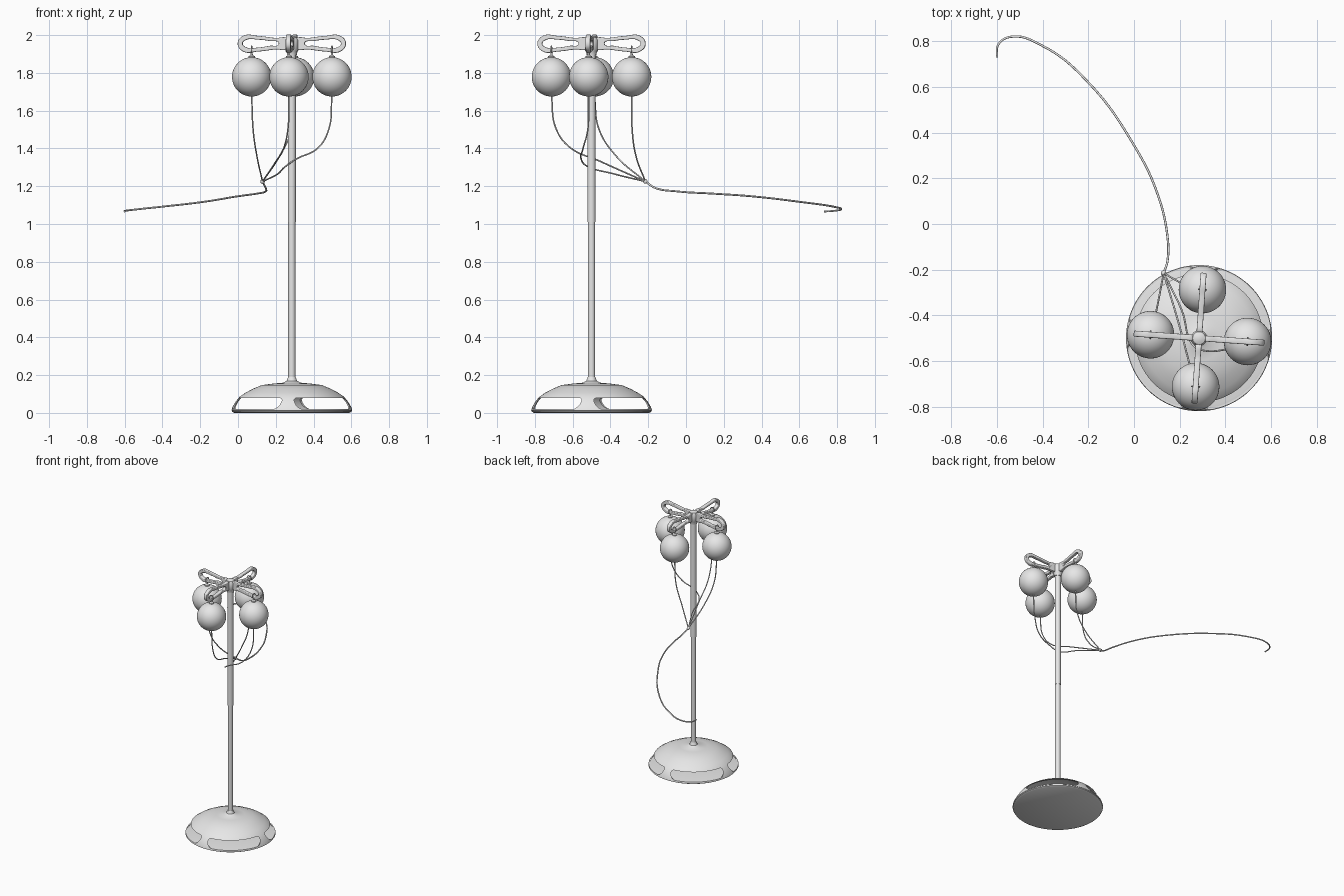
import bpy, bmesh, math
from mathutils import Matrix, Vector

cube = bpy.data.objects.get("Cube")
if cube:
    bpy.data.objects.remove(cube, do_unlink=True)

CX, CY = 0.285, -0.5
TURN = math.radians(-4)
QUARTERS = [TURN + i * math.pi / 2 for i in range(4)]

grey = bpy.data.materials.new("light grey")
grey.use_nodes = True
grey.diffuse_color = (0.8, 0.8, 0.8, 1)
grey.node_tree.nodes["Principled BSDF"].inputs["Base Color"].default_value = (0.8, 0.8, 0.8, 1)


def activate(ob):
    bpy.ops.object.select_all(action='DESELECT')
    ob.select_set(True)
    bpy.context.view_layer.objects.active = ob


def smooth(ob, angle=35):
    activate(ob)
    bpy.ops.object.shade_smooth_by_angle(angle=math.radians(angle))


def link(name, data):
    ob = bpy.data.objects.new(name, data)
    bpy.context.collection.objects.link(ob)
    data.materials.append(grey)
    return ob


def lathe(name, profile, x=CX, y=CY, steps=64):
    """Revolve (radius, height) points round a vertical axis."""
    bm = bmesh.new()
    verts = [bm.verts.new((r, 0, z)) for r, z in profile]
    edges = [bm.edges.new(pair) for pair in zip(verts, verts[1:])]
    bmesh.ops.spin(bm, geom=verts + edges, axis=(0, 0, 1), cent=(0, 0, 0),
                   angle=2 * math.pi, steps=steps)
    bmesh.ops.remove_doubles(bm, verts=bm.verts, dist=1e-4)
    bmesh.ops.recalc_face_normals(bm, faces=bm.faces)
    me = bpy.data.meshes.new(name)
    bm.to_mesh(me)
    bm.free()
    ob = link(name, me)
    ob.location = (x, y, 0)
    return ob


def wire(name, points, radius=0.004):
    """Smooth round cable through the points."""
    cu = bpy.data.curves.new(name, 'CURVE')
    cu.dimensions = '3D'
    cu.bevel_depth = radius
    cu.bevel_resolution = 2
    cu.resolution_u = 10
    cu.use_fill_caps = True
    sp = cu.splines.new('BEZIER')
    sp.bezier_points.add(len(points) - 1)
    for bp, p in zip(sp.bezier_points, points):
        bp.co = p
        bp.handle_left_type = bp.handle_right_type = 'AUTO'
    return link(name, cu)


# Domed base: thin shell with four rounded windows
shell = lathe("base_shell", [(0.32, 0.012), (0.315, 0.03), (0.297, 0.06), (0.277, 0.085),
                             (0.245, 0.107), (0.205, 0.128), (0.16, 0.147), (0.1, 0.155),
                             (0.045, 0.16), (0.028, 0.17), (0.02, 0.19)], steps=96)
activate(shell)
mod = shell.modifiers.new("thickness", 'SOLIDIFY')
mod.thickness = 0.008
mod.offset = -1
bpy.ops.object.modifier_apply(modifier=mod.name)
for a in QUARTERS:
    bm = bmesh.new()
    ring = []
    for sx, sz, start in ((1, 1, 0), (-1, 1, 90), (-1, -1, 180), (1, -1, 270)):
        for k in range(6):
            t = math.radians(start + 18 * k)
            ring.append(bm.verts.new((0.14, sx * 0.16 + 0.025 * math.cos(t),
                                      0.05 + sz * 0.005 + 0.025 * math.sin(t))))
    face = bm.faces.new(ring)
    out = bmesh.ops.extrude_face_region(bm, geom=[face])["geom"]
    bmesh.ops.translate(bm, vec=(0.3, 0, 0),
                        verts=[g for g in out if isinstance(g, bmesh.types.BMVert)])
    bmesh.ops.recalc_face_normals(bm, faces=bm.faces)
    bmesh.ops.transform(bm, verts=bm.verts, matrix=Matrix.Translation((CX, CY, 0))
                        @ Matrix.Rotation(a + math.pi / 4, 4, 'Z'))
    me = bpy.data.meshes.new("window_cutter")
    bm.to_mesh(me)
    bm.free()
    cutter = link("window_cutter", me)
    cutter.hide_render = True
    activate(shell)
    cut = shell.modifiers.new("window", 'BOOLEAN')
    cut.operation = 'DIFFERENCE'
    cut.object = cutter
    bpy.ops.object.modifier_apply(modifier=cut.name)
    bpy.data.objects.remove(cutter, do_unlink=True)
smooth(shell)
smooth(lathe("base_plate", [(0, 0), (0.305, 0), (0.316, 0.006), (0.318, 0.014), (0.3, 0.018), (0, 0.018)],
             steps=96))

# Pole in two sections, and the hub on top
smooth(lathe("lower_pole", [(0, 0.15), (0.019, 0.15), (0.019, 1.02), (0, 1.02)], steps=32))
smooth(lathe("upper_pole", [(0, 1.01), (0.021, 1.01), (0.021, 1.92), (0, 1.92)], steps=32))
smooth(lathe("hub", [(0, 1.895), (0.026, 1.895), (0.028, 1.915), (0.035, 1.925), (0.035, 1.975),
                     (0.028, 1.988), (0.014, 1.994), (0, 1.995)], steps=32))

# Four looped arms, each an upright outline with a teardrop hole
OUTER = [(0.02, 1.932), (0.09, 1.925), (0.18, 1.914), (0.255, 1.913), (0.286, 1.955),
         (0.255, 1.996), (0.18, 1.995), (0.09, 1.984), (0.02, 1.978)]
HOLE = [(0.068, 1.955), (0.12, 1.942), (0.18, 1.933), (0.238, 1.933), (0.262, 1.955),
        (0.238, 1.977), (0.18, 1.977), (0.12, 1.97)]
arm_names = ("left_arm", "back_arm", "right_arm", "front_arm")
for name, a in zip(arm_names, QUARTERS):
    cu = bpy.data.curves.new(name, 'CURVE')
    cu.dimensions = '2D'
    cu.fill_mode = 'BOTH'
    cu.extrude = 0.008
    cu.bevel_depth = 0.005
    cu.bevel_resolution = 2
    cu.offset = -0.004
    for outline in (OUTER, HOLE):
        sp = cu.splines.new('BEZIER')
        sp.bezier_points.add(len(outline) - 1)
        sp.use_cyclic_u = True
        for bp, (r, z) in zip(sp.bezier_points, outline):
            bp.co = (r, z, 0)
            bp.handle_left_type = bp.handle_right_type = 'AUTO'
    arm = link(name, cu)
    arm.matrix_world = (Matrix.Translation((CX, CY, 0)) @ Matrix.Rotation(a, 4, 'Z')
                        @ Matrix.Rotation(math.pi / 2, 4, 'X'))

# Hanging globes with cap, stem and hook
GLOBE_R, GLOBE_Z, REACH = 0.104, 1.779, 0.213
globes = {}
for name, a in zip(("left", "back", "right", "front"), QUARTERS):
    x, y = CX + REACH * math.cos(a), CY + REACH * math.sin(a)
    globes[name] = Vector((x, y, GLOBE_Z - GLOBE_R + 0.004))
    bpy.ops.mesh.primitive_uv_sphere_add(segments=48, ring_count=24, radius=GLOBE_R,
                                         location=(x, y, GLOBE_Z))
    globe = bpy.context.object
    globe.name = name + "_globe"
    globe.data.materials.append(grey)
    smooth(globe)
    smooth(lathe(name + "_globe_cap", [(0, 1.875), (0.017, 1.875), (0.017, 1.888), (0.006, 1.894),
                                       (0.005, 1.91), (0, 1.91)], x, y, 20))
    bpy.ops.mesh.primitive_torus_add(major_radius=0.017, minor_radius=0.0035, major_segments=24,
                                     minor_segments=8, location=(x, y, 1.925),
                                     rotation=(0, math.pi / 2, a))
    hook = bpy.context.object
    hook.name = name + "_hook"
    hook.data.materials.append(grey)
    smooth(hook, 60)

# Globe wires gathering at one joint
JOINT = Vector((0.13, -0.215, 1.225))
wire("left_wire", [globes["left"], (0.48, -0.52, 1.5), (0.42, -0.545, 1.4), (0.31, -0.555, 1.345),
                   (0.258, -0.53, 1.31), (0.21, -0.38, 1.265), JOINT])
wire("right_wire", [globes["right"], (0.08, -0.46, 1.5), (0.1, -0.37, 1.36), JOINT])
wire("front_wire", [globes["front"], (0.265, -0.69, 1.51), (0.245, -0.62, 1.41),
                    (0.2, -0.45, 1.33), JOINT])
wire("back_wire", [globes["back"], (0.285, -0.285, 1.5), (0.22, -0.265, 1.36), JOINT])

# Main cord trailing away behind
wire("main_cord", [JOINT, (0.147, -0.16, 1.19), (0.146, -0.05, 1.173), (0.1, 0.14, 1.161),
                   (0, 0.345, 1.147), (-0.2, 0.62, 1.115), (-0.4, 0.78, 1.092),
                   (-0.54, 0.82, 1.077), (-0.595, 0.785, 1.07), (-0.6, 0.73, 1.066)], 0.005)
bpy.ops.mesh.primitive_uv_sphere_add(segments=16, ring_count=8, radius=0.012, location=JOINT)
joint = bpy.context.object
joint.name = "cord_joint"
joint.data.materials.append(grey)
smooth(joint)
